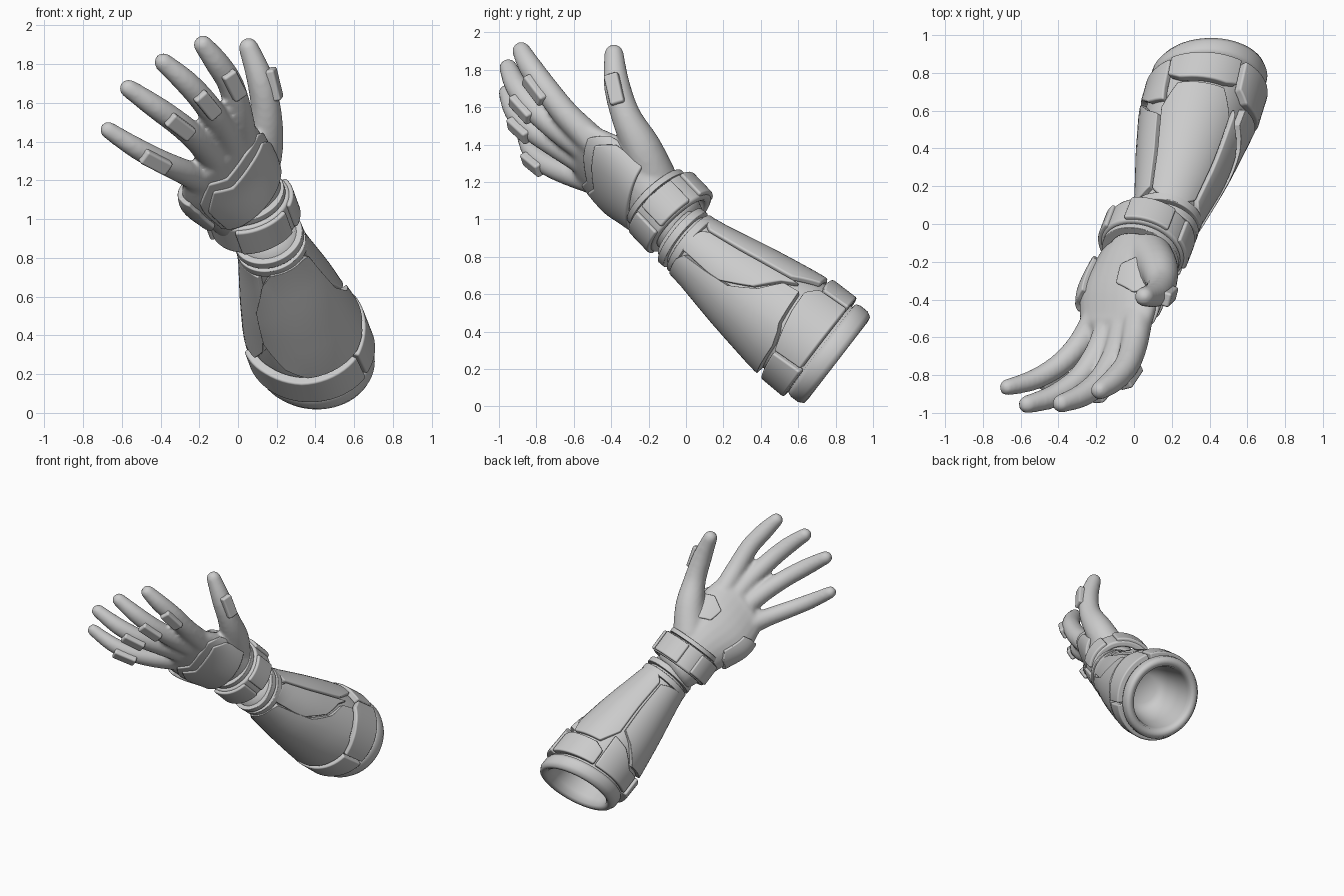
import bpy, bmesh
from math import sin, cos, radians, ceil
from mathutils import Vector, Matrix

if "Cube" in bpy.data.objects:
    bpy.data.objects.remove(bpy.data.objects["Cube"])

grey = bpy.data.materials.new("plain grey")
grey.use_nodes = True
grey.diffuse_color = (0.6, 0.6, 0.6, 1)
grey.node_tree.nodes["Principled BSDF"].inputs["Base Color"].default_value = (0.6, 0.6, 0.6, 1)


def finish(name, bm):
    """Turn a bmesh into a smooth grey object."""
    bmesh.ops.remove_doubles(bm, verts=bm.verts, dist=0.0005)
    bmesh.ops.recalc_face_normals(bm, faces=bm.faces)
    me = bpy.data.meshes.new(name)
    bm.to_mesh(me)
    bm.free()
    me.materials.append(grey)
    me.shade_smooth()
    ob = bpy.data.objects.new(name, me)
    bpy.context.collection.objects.link(ob)
    return ob


def bevel(ob, width):
    m = ob.modifiers.new("bevel", "BEVEL")
    m.width, m.segments, m.limit_method = width, 2, "ANGLE"
    m.angle_limit = radians(40)
    m.harden_normals = True


def sample(pts, t):
    """Smooth curve through points of any dimension, t from 0 to 1."""
    n = len(pts)
    f = t * (n - 1)
    i = min(max(int(f), 0), n - 2)
    k = f - i
    a, b, c, d = (Vector(pts[min(max(j, 0), n - 1)]) for j in range(i - 1, i + 3))
    return 0.5 * (2 * b + (c - a) * k + (2 * a - 5 * b + 4 * c - d) * k**2
                  + (3 * b - a - 3 * c + d) * k**3)


def grid(bm, rows):
    vs = [[bm.verts.new(p) for p in r] for r in rows]
    for r, q in zip(vs, vs[1:]):
        for i in range(len(r) - 1):
            bm.faces.new((r[i], r[i + 1], q[i + 1], q[i]))


def panel(name, surf, cols, off=0.015, thick=0.035, soft=0.012):
    """Curved plate on a surface; cols are (angle, start, end) outline stops."""
    rows = []
    for p, q in zip(cols, cols[1:]):
        n = max(1, ceil((q[0] - p[0]) / 6))
        for k in range(n + (q is cols[-1])):
            a, lo, hi = Vector(p).lerp(Vector(q), k / n)
            rows.append([surf(a, lo + (hi - lo) * j / 8, off) for j in range(9)])
    bm = bmesh.new()
    grid(bm, rows)
    ob = finish(name, bm)
    m = ob.modifiers.new("thickness", "SOLIDIFY")
    m.thickness, m.offset = thick, 0
    bevel(ob, soft)


# Forearm frame: angle 0 is the upper side, 90 is the +x side.
# Cross-sections turn from the cuff plane to square with the arm.
elbow = Vector((0.40, 0.785, 0.265))
axis = Vector((-0.24, -0.80, 0.635)).normalized()
up = (Vector((0, 0, 1)) - axis * axis.z).normalized()
side = up.cross(axis)
cuff_side, cuff_up = Vector((1, 0, 0)), Vector((0, 0.61, 0.79))
SKIN = [(0, 0.285), (0.3, 0.28), (0.6, 0.228), (0.95, 0.155), (1.1, 0.15)]


def skin_radius(t):
    for (t0, r0), (t1, r1) in zip(SKIN, SKIN[1:]):
        if t <= t1:
            break
    return r0 + (r1 - r0) * (t - t0) / (t1 - t0)


def arm(a, t, off=0.0, r=None):
    a = radians(a)
    r = skin_radius(t) + off if r is None else r
    turn = min(max(t / 0.7, 0), 1)
    return elbow + axis * t + (cuff_side.lerp(side, turn) * sin(a) + cuff_up.lerp(up, turn) * cos(a)) * r


# Forearm body with hollow cuff and rolled rim
profile = [(0.45, 0), (0.44, 0.11), (0.4, 0.165), (0.2, 0.21), (0.03, 0.228), (-0.02, 0.24),
           (-0.035, 0.265), (-0.03, 0.29), (0, 0.306), (0.05, 0.307), (0.075, 0.298),
           (0.08, 0.275), (0.1, 0.275), (0.3, 0.28), (0.6, 0.228), (0.95, 0.155), (1.1, 0.15), (1.1, 0)]
bm = bmesh.new()
grid(bm, [[arm(a, t, r=r) for a in range(0, 361, 6)] for t, r in profile])
finish("forearm_body", bm)

# Forearm armour
panel("top_forearm_plate", arm, [(-41, 0.43, 0.93), (-24, 0.28, 0.98), (24, 0.28, 0.98), (40, 0.42, 0.93)])
panel("side_forearm_plate", arm, [(43, 0.36, 0.92), (52, 0.44, 0.96), (75, 0.53, 0.98), (90, 0.66, 0.98), (97, 0.72, 0.97)])
panel("under_forearm_plate", arm, [(54, 0.33, 0.42), (75, 0.32, 0.505), (92, 0.31, 0.64), (100, 0.29, 0.94),
                                   (115, 0.27, 0.97), (172, 0.27, 0.98), (190, 0.33, 0.9), (207, 0.48, 0.7)], 0.02, 0.045)
panel("inner_forearm_plate", arm, [(195, 0.74, 0.95), (213, 0.4, 0.97), (230, 0.29, 0.97), (275, 0.27, 0.97), (298, 0.4, 0.95), (315, 0.46, 0.92)])

# Cuff armour
panel("cuff_top_block", arm, [(-36, 0.09, 0.22), (-22, 0.09, 0.26), (24, 0.09, 0.26), (36, 0.09, 0.24)], 0.02, 0.05)
panel("cuff_side_plate", arm, [(39, 0.09, 0.26), (52, 0.09, 0.31), (75, 0.09, 0.3), (95, 0.09, 0.28), (118, 0.09, 0.25)], 0.025, 0.05)
panel("cuff_under_plate", arm, [(120, 0.08, 0.25), (180, 0.08, 0.24), (215, 0.08, 0.26), (250, 0.09, 0.25)], 0.025, 0.05)
panel("cuff_inner_plate", arm, [(252, 0.09, 0.25), (275, 0.09, 0.24), (300, 0.09, 0.35), (322, 0.09, 0.38)], 0.015, 0.04)

# Wrist ribs
for i, t in enumerate((0.965, 1.03)):
    panel("wrist_rib_%d" % (i + 1), arm, [(0, t, t + 0.045), (360, t, t + 0.045)], 0.012, 0.04, 0.015)

# Wrist band
band_mid = Vector((0.065, -0.085, 1.04))
band_axis = Vector((-0.25, -0.65, 0.68)).normalized()
band_up = (Vector((0, 0, 1)) - band_axis * band_axis.z).normalized()
band_side = band_up.cross(band_axis)


def band(a, t, off):
    a = radians(a)
    return band_mid + band_axis * t + band_side * sin(a) * (0.205 + off) + band_up * cos(a) * (0.19 + off)


panel("wrist_band", band, [(0, -0.095, 0.085), (360, -0.095, 0.085)], 0, 0.05, 0.018)
panel("band_edge", band, [(0, 0.09, 0.125), (360, 0.09, 0.125)], -0.015, 0.045, 0.014)
for name, a0, a1 in (("top", -40, 22), ("side", 42, 98), ("under", 108, 182), ("inner", 235, 290)):
    panel("band_%s_plate" % name, band, [(a0, -0.085, 0.075), (a1, -0.085, 0.075)], 0.026, 0.035)

# Hand frame: angle 0 is the back of the hand, 90 is the thumb side
across = Vector((0.74, 0, 0.68)).normalized()
back = Vector((0.56, -0.57, -0.61)).normalized()
along = back.cross(across).normalized()
PALM = [(0.11, -0.02, 0.96, 0.17, 0.165), (0.01, -0.21, 1.13, 0.235, 0.16),
        (-0.07, -0.38, 1.24, 0.27, 0.125), (-0.10, -0.53, 1.335, 0.245, 0.085)]


def hand(a, t, off):
    x, y, z, w, h = sample(PALM, t)
    a = radians(a)
    return Vector((x, y, z)) + across * sin(a) * (w + off) + back * cos(a) * (h + off)


# Digits: path points with radius, knuckle to tip
DIGITS = {
    "index": [(0.02, -0.50, 1.42, 0.08), (0, -0.64, 1.56, 0.072), (-0.04, -0.75, 1.70, 0.067),
              (-0.11, -0.83, 1.81, 0.063), (-0.18, -0.88, 1.90, 0.05)],
    "middle": [(-0.05, -0.52, 1.37, 0.08), (-0.09, -0.68, 1.48, 0.072), (-0.17, -0.82, 1.60, 0.067),
               (-0.27, -0.905, 1.71, 0.062), (-0.385, -0.95, 1.81, 0.049)],
    "ring": [(-0.12, -0.52, 1.30, 0.08), (-0.19, -0.68, 1.39, 0.07), (-0.29, -0.82, 1.48, 0.065),
             (-0.42, -0.91, 1.575, 0.061), (-0.565, -0.955, 1.675, 0.048)],
    "little": [(-0.20, -0.50, 1.21, 0.075), (-0.29, -0.64, 1.25, 0.065), (-0.40, -0.75, 1.30, 0.06),
               (-0.53, -0.825, 1.37, 0.055), (-0.67, -0.865, 1.46, 0.044)],
    "thumb": [(0.08, -0.16, 1.20, 0.12), (0.13, -0.235, 1.38, 0.105), (0.145, -0.32, 1.55, 0.08),
              (0.115, -0.37, 1.72, 0.07), (0.055, -0.385, 1.885, 0.052)],
}


def tangent(path, t):
    return (sample(path, min(t + 0.04, 1)) - sample(path, max(t - 0.04, 0))).xyz.normalized()


def tube(bm, rings):
    """Closed tube with domed ends; a ring is (centre, half axis, half axis, end dome)."""
    first, last = rings[0], rings[-1]
    caps = [[(c + dome * sign * sin(radians(e)), u * cos(radians(e)), v * cos(radians(e)), dome)
             for e in (90, 65, 40, 20)] for (c, u, v, dome), sign in ((first, -1), (last, 1))]
    rings = caps[0] + rings + caps[1][::-1]
    grid(bm, [[c + u * cos(radians(a)) + v * sin(radians(a)) for a in range(0, 361, 15)]
              for c, u, v, dome in rings])


# Hand body: palm and digits fused into one smooth skin
bm = bmesh.new()
rings = []
for k in range(13):
    x, y, z, w, h = sample(PALM, k / 12)
    rings.append((Vector((x, y, z)), across * w, back * h, along * 0.07))
tube(bm, rings)
for path in DIGITS.values():
    rings = []
    for k in range(17):
        p, d = sample(path, k / 16), tangent(path, k / 16)
        u = (across - d * across.dot(d)).normalized()
        rings.append((p.xyz, u * p.w, d.cross(u) * p.w, d * p.w))
    tube(bm, rings)
skin = finish("hand_skin", bm)
m = skin.modifiers.new("fuse", "REMESH")
m.mode, m.voxel_size, m.use_smooth_shade = "VOXEL", 0.014, True
m = skin.modifiers.new("relax", "SMOOTH")
m.factor, m.iterations = 0.5, 6

# Back of hand plates, heel plate and palm pad
panel("hand_under_plate", hand, [(-52, 0.36, 0.74), (-32, 0.36, 0.93), (-8, 0.36, 0.84), (25, 0.36, 0.9), (60, 0.36, 0.9), (92, 0.34, 0.72)], 0.0, 0.025)
panel("hand_back_plate", hand, [(-44, 0.36, 0.64), (-28, 0.34, 0.83), (-6, 0.34, 0.74), (25, 0.34, 0.78), (55, 0.34, 0.8), (80, 0.34, 0.62)], 0.01, 0.03)
panel("hand_heel_plate", hand, [(-140, 0.42, 0.72), (-122, 0.36, 0.78), (-90, 0.36, 0.82), (-68, 0.36, 0.78), (-56, 0.42, 0.66)], 0.008, 0.03)
panel("palm_thumb_pad", hand, [(115, 0.38, 0.66), (140, 0.38, 0.74), (166, 0.5, 0.68)], 0.008, 0.02)

# Raised blocks on the digits
for name, path in DIGITS.items():
    t = {"thumb": 0.70, "ring": 0.56, "little": 0.58}.get(name, 0.53)
    p, d = sample(path, t), tangent(path, t)
    out = Vector((0.95, -0.25, 0)) if name == "thumb" else back
    out = (out - d * out.dot(d)).normalized()
    frame = Matrix((d, out.cross(d), out)).transposed().to_4x4()
    bm = bmesh.new()
    bmesh.ops.create_cube(bm, size=1, matrix=Matrix.Translation(p.xyz + out * (p.w - 0.005)) @ frame
                          @ Matrix.Diagonal((0.17, 0.08, 0.05, 1)))
    bevel(finish(name + "_block", bm), 0.014)
